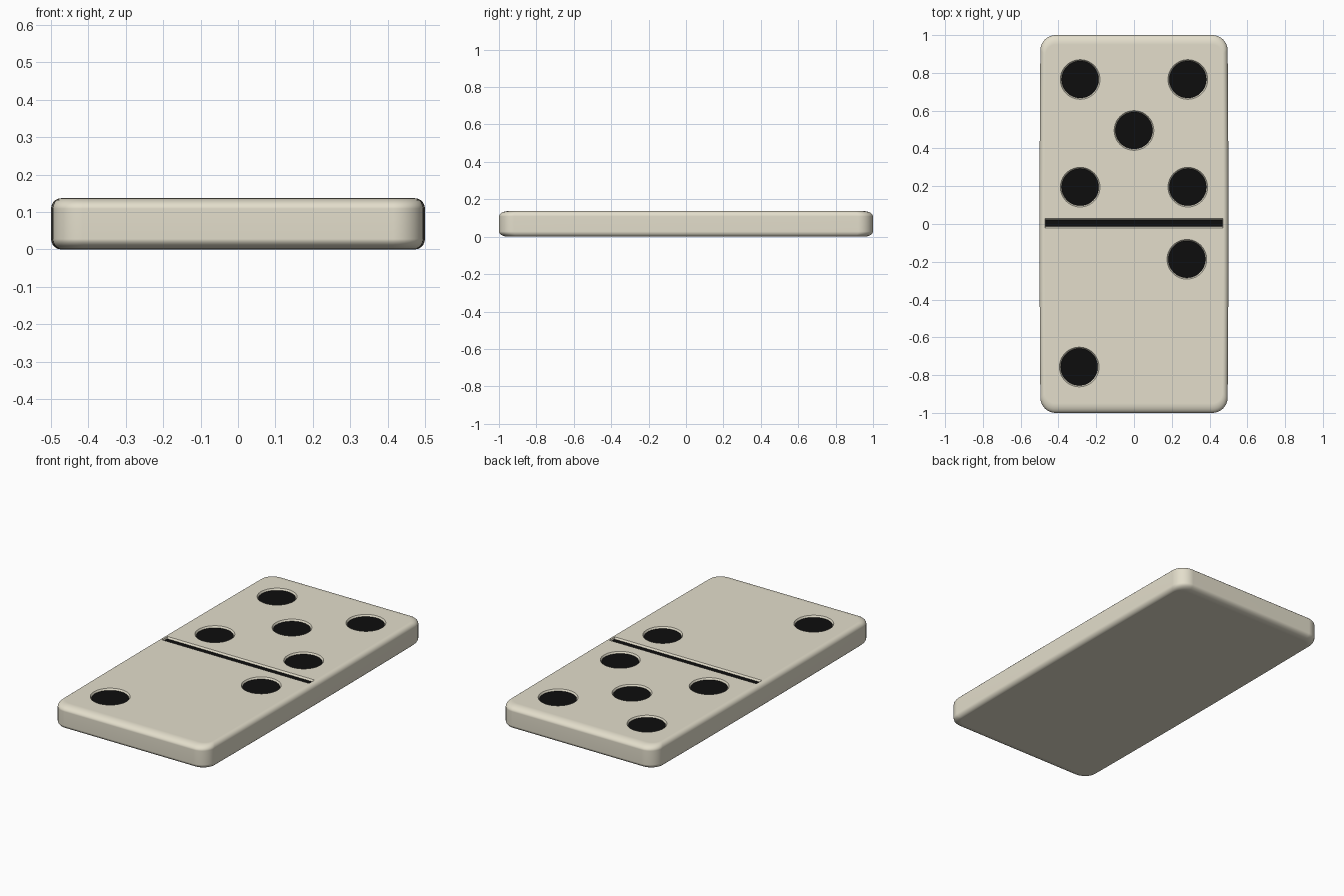
import bpy, bmesh, math
from mathutils import Matrix

if "Cube" in bpy.data.objects:
    bpy.data.objects.remove(bpy.data.objects["Cube"])

H = 0.137          # tile thickness
D = 0.012          # recess depth
PIP_R = 0.098
PIPS = [(-0.285, 0.765), (0.285, 0.765), (0, 0.495), (-0.285, 0.195),
        (0.285, 0.195), (0.28, -0.187), (-0.29, -0.757)]
GROOVE_Y = 0.003


def material(name, color):
    m = bpy.data.materials.new(name)
    m.diffuse_color = (*color, 1)
    m.use_nodes = True
    m.node_tree.nodes["Principled BSDF"].inputs["Base Color"].default_value = m.diffuse_color
    return m


def finish(bm, name, mat=None):
    bmesh.ops.recalc_face_normals(bm, faces=bm.faces)
    me = bpy.data.meshes.new(name)
    bm.to_mesh(me)
    bm.free()
    ob = bpy.data.objects.new(name, me)
    bpy.context.collection.objects.link(ob)
    if mat:
        me.materials.append(mat)
    return ob


def outline(hx, hy, r):
    """Rounded rectangle with very slightly bulging long sides."""
    pts = []
    for k, (sx, sy) in enumerate([(1, 1), (-1, 1), (-1, -1), (1, -1)]):
        for i in range(9):
            a = math.pi / 2 * (k + i / 8)
            pts.append((sx * (hx - r) + r * math.cos(a), sy * (hy - r) + r * math.sin(a)))
        if sx * sy < 0:
            for j in (-3, -2, -1, 0, 1, 2, 3):
                y = -sy * (hy - r) * j / 4
                pts.append((sx * hx, y))
    return [(x * (1 + 0.01 * (1 - (y / hy) ** 2)), y) for x, y in pts]


ivory = material("ivory", (0.77, 0.73, 0.60))
black = material("black", (0.004, 0.004, 0.004))

# Tile body: stacked rounded outlines with softened top and bottom edges
N = 5
arc = [math.pi / 2 * i / N for i in range(N + 1)]
profile = [(1 - math.sin(a), 0.025 * (1 - math.cos(a))) for a in reversed(arc)]
profile = [(1 - math.sin(a), 0.028 * (1 - math.cos(a))) for a in arc]
profile += [(1 - math.cos(a), H - 0.028 + 0.028 * math.sin(a)) for a in arc]
bm = bmesh.new()
rings = []
for t, z in profile:
    pts = outline(0.495 - 0.027 * t, 1 - 0.05 * t, 0.08 - 0.025 * t)
    rings.append([bm.verts.new((x, y, z)) for x, y in pts])
for a, b in zip(rings, rings[1:]):
    n = len(a)
    for i in range(n):
        bm.faces.new((a[i], a[(i + 1) % n], b[(i + 1) % n], b[i]))
bm.faces.new(rings[0][::-1])
bm.faces.new(rings[-1])
body = finish(bm, "tile_body", ivory)

# Cutter: tapered pip wells and tapered centre groove
bm = bmesh.new()
for x, y in PIPS:
    bmesh.ops.create_cone(bm, cap_ends=True, segments=48, radius1=PIP_R, radius2=PIP_R + 0.014,
                          depth=2 * D, matrix=Matrix.Translation((x, y, H)))
box = bmesh.ops.create_cube(bm, size=1)["verts"]
for v in box:
    up = v.co.z > 0
    v.co.x *= 0.95 if up else 0.936
    v.co.y = v.co.y * (0.068 if up else 0.034) + GROOVE_Y
    v.co.z = H + (D if up else -D)
cutter = finish(bm, "recess_cutter")
cutter.hide_render = True

mod = body.modifiers.new("recesses", "BOOLEAN")
mod.operation = "DIFFERENCE"
mod.solver = "EXACT"
mod.object = cutter
bpy.context.view_layer.objects.active = body
body.select_set(True)
bpy.ops.object.modifier_apply(modifier=mod.name)
bpy.data.objects.remove(cutter)
bpy.ops.object.shade_smooth_by_angle(angle=math.radians(28))
wn = body.modifiers.new("clean_flats", "WEIGHTED_NORMAL")
wn.keep_sharp = True

# Black paint on the recess floors
bm = bmesh.new()
for x, y in PIPS:
    bmesh.ops.create_cone(bm, cap_ends=True, segments=48, radius1=PIP_R, radius2=PIP_R,
                          depth=0.004, matrix=Matrix.Translation((x, y, H - D + 0.001)))
finish(bm, "pips", black)

bm = bmesh.new()
bmesh.ops.create_cube(bm, size=1, matrix=Matrix.Translation((0, GROOVE_Y, H - D + 0.001))
                      @ Matrix.Diagonal((0.936, 0.034, 0.004, 1)))
finish(bm, "divider_line", black)
